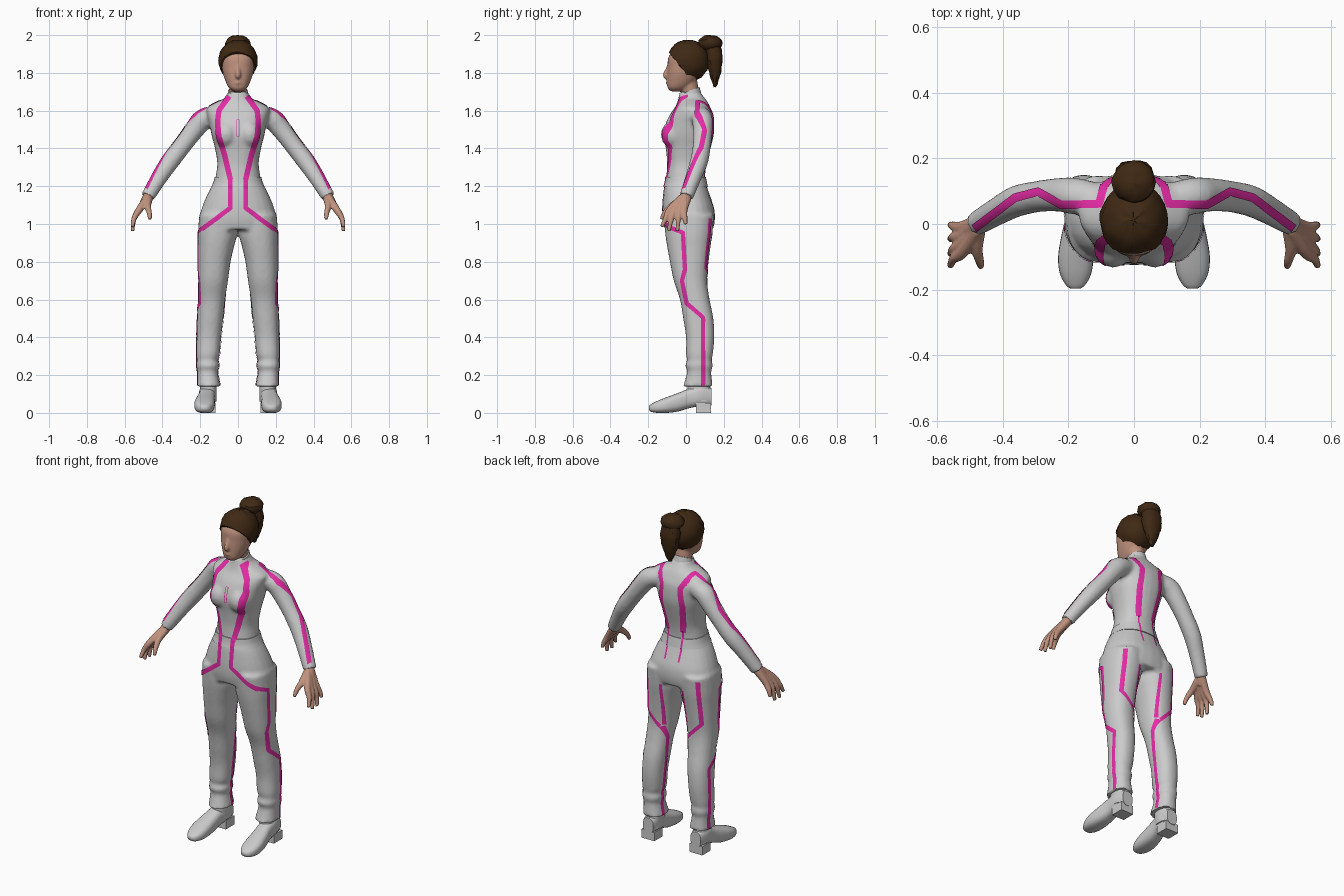
import bpy, bmesh, math, random
from mathutils import Vector, Matrix
from mathutils.bvhtree import BVHTree

random.seed(4)
cube = bpy.data.objects.get("Cube")
if cube:
    bpy.data.objects.remove(cube, do_unlink=True)


def material(name, colour):
    mat = bpy.data.materials.new(name)
    mat.use_nodes = True
    rgba = (*colour, 1)
    mat.diffuse_color = rgba
    mat.node_tree.nodes["Principled BSDF"].inputs["Base Color"].default_value = rgba
    return mat


SUIT = material("light grey suit", (.6, .6, .6))
PINK = material("magenta piping", (.78, .025, .38))
SKIN = material("skin", (.53, .29, .21))
HAIR = material("dark brown hair", (.05, .022, .007))


# ---- helpers ----
def spline(rows, steps=4):
    """Catmull-Rom interpolation of rows of numbers."""
    out, last = [], len(rows) - 1
    for i in range(last):
        quad = [rows[max(0, min(last, i + k))] for k in (-1, 0, 1, 2)]
        for j in range(steps):
            t = j / steps
            out.append([b + .5 * t * (c - a + t * (2*a - 5*b + 4*c - d + t * (3*(b - c) + d - a)))
                        for a, b, c, d in zip(*quad)])
    return out + [rows[-1]]


def oval(centre, u, v, power=.88, sides=24):
    def bend(w):
        return math.copysign(abs(w) ** power, w)
    angles = [math.tau * i / sides for i in range(sides)]
    return [Vector(centre) + Vector(u) * bend(math.cos(a)) + Vector(v) * bend(math.sin(a))
            for a in angles]


def skin(bm, rings):
    """Bridge rings of equal length and cap both ends."""
    loops = [[bm.verts.new(p) for p in ring] for ring in rings]
    for a, b in zip(loops, loops[1:]):
        for i in range(len(a)):
            j = (i + 1) % len(a)
            bm.faces.new((a[i], a[j], b[j], b[i]))
    bm.faces.new(loops[0])
    bm.faces.new(loops[-1])


def stack(bm, rows, side=1, sides=24):
    """Horizontal sections: height, x centre, x radius, front y, back y."""
    skin(bm, [oval((side * x, (f + b) / 2, z), (rx, 0, 0), (0, (b - f) / 2, 0), sides=sides)
              for z, x, rx, f, b in spline(rows)])


def tube(bm, rows, side=1, sides=16):
    """Round sections along a path: x, y, z, radius."""
    rows = spline(rows)
    pts = [Vector((side * x, y, z)) for x, y, z, r in rows]
    rings = []
    for i, row in enumerate(rows):
        along = pts[min(i + 1, len(pts) - 1)] - pts[max(i - 1, 0)]
        u = along.cross(Vector((0, 1, 0))).normalized()
        v = along.cross(u).normalized()
        rings.append(oval(pts[i], u * row[3], v * row[3], 1, sides))
    skin(bm, rings)


def ball(bm, centre, radii, segments=24):
    return bmesh.ops.create_uvsphere(
        bm, u_segments=segments, v_segments=segments // 2, radius=1,
        matrix=Matrix.Translation(centre) @ Matrix.Diagonal((*radii, 1)))["verts"]


def finish(bm, name, mat, voxel=0, relax=2, angle=50):
    """Make an object; a voxel size fuses its overlapping volumes."""
    bmesh.ops.recalc_face_normals(bm, faces=bm.faces)
    mesh = bpy.data.meshes.new(name)
    bm.to_mesh(mesh)
    bm.free()
    obj = bpy.data.objects.new(name, mesh)
    bpy.context.collection.objects.link(obj)
    if voxel:
        fuse = obj.modifiers.new("fuse", 'REMESH')
        fuse.mode, fuse.voxel_size = 'VOXEL', voxel
        soft = obj.modifiers.new("soften", 'SMOOTH')
        soft.factor, soft.iterations = .5, relax
        bpy.context.view_layer.update()
        graph = bpy.context.evaluated_depsgraph_get()
        mesh = bpy.data.meshes.new_from_object(obj.evaluated_get(graph))
        obj.modifiers.clear()
        obj.data = mesh
    mesh.materials.clear()
    mesh.materials.append(mat)
    mesh.shade_smooth()
    mesh.set_sharp_from_angle(angle=math.radians(angle))
    return obj


# ---- jacket: torso, bust and sleeves ----
bm = bmesh.new()
stack(bm, [(1.2, 0, .128, -.11, .107), (1.25, 0, .119, -.104, .101), (1.32, 0, .11, -.1, .11),
           (1.4, 0, .122, -.107, .13), (1.47, 0, .14, -.118, .147), (1.53, 0, .152, -.108, .15),
           (1.58, 0, .165, -.085, .145), (1.615, 0, .165, -.06, .13), (1.645, 0, .115, -.046, .115),
           (1.668, 0, .068, -.04, .098), (1.7, 0, .052, -.033, .075)])
for s in (1, -1):
    ball(bm, (s * .062, -.065, 1.475), (.06, .068, .072))
    tube(bm, [(.11, .075, 1.575, .05), (.18, .085, 1.555, .056), (.225, .089, 1.505, .052),
              (.29, .084, 1.42, .048), (.355, .07, 1.335, .048), (.41, .042, 1.255, .043),
              (.478, .002, 1.145, .037)], s)
jacket = finish(bm, "jacket", SUIT, .011)

# ---- trousers: pelvis and legs ----
bm = bmesh.new()
stack(bm, [(1.23, 0, .12, -.104, .1), (1.19, 0, .145, -.115, .112), (1.14, 0, .17, -.121, .13),
           (1.08, 0, .193, -.125, .15), (1.02, 0, .207, -.123, .153), (.97, 0, .207, -.112, .143)])
for s in (1, -1):
    stack(bm, [(1.05, .105, .1, -.118, .148), (.95, .108, .104, -.11, .14),
               (.88, .116, .095, -.1, .13), (.8, .125, .086, -.085, .12),
               (.7, .132, .079, -.065, .112), (.6, .14, .072, -.032, .125),
               (.5, .147, .069, -.015, .145), (.4, .154, .065, 0, .15), (.31, .159, .062, 0, .142),
               (.28, .162, .056, .006, .136), (.25, .16, .061, -.004, .142),
               (.22, .161, .054, .006, .134), (.17, .157, .058, -.006, .138),
               (.14, .155, .063, -.016, .142)], s)
trousers = finish(bm, "trousers", SUIT, .011)

# ---- waistband ----
bm = bmesh.new()
stack(bm, [(1.195, 0, .142, -.119, .116), (1.22, 0, .131, -.112, .111), (1.25, 0, .123, -.108, .105)],
      sides=40)
waistband = finish(bm, "waistband", SUIT)

# ---- collar ----
bm = bmesh.new()
skin(bm, [oval((0, y, z), (r, 0, 0), (0, r, lift), 1)
          for z, y, r, lift in ((1.65, .032, .062, 0), (1.685, .024, .055, .012), (1.706, .018, .053, .02))])
finish(bm, "collar", SUIT)

# ---- shoes: upper, ankle shaft and heel ----
for s, label in ((1, "left"), (-1, "right")):
    bm = bmesh.new()
    rows = [(-.197, .178, .014, .018, .036), (-.185, .178, .03, .006, .046),
            (-.15, .178, .048, 0, .064), (-.1, .177, .054, 0, .084), (-.04, .172, .05, .008, .106),
            (.02, .165, .044, .026, .13), (.08, .16, .046, .036, .15), (.135, .158, .034, .04, .13)]
    skin(bm, [oval((s * x, y, (lo + hi) / 2), (rx, 0, 0), (0, 0, (hi - lo) / 2), .75)
              for y, x, rx, lo, hi in spline(rows)])
    stack(bm, [(.06, .158, .045, .02, .135), (.12, .157, .044, .008, .13), (.19, .157, .042, .01, .125)], s)
    bmesh.ops.create_cube(bm, size=1, matrix=Matrix.Translation((s * .16, .093, .026))
                          @ Matrix.Diagonal((.084, .08, .052, 1)))
    finish(bm, label + "_shoe", SUIT)

    # ---- hand: each finger runs from the wrist, so together they form the palm ----
    bm = bmesh.new()
    tube(bm, [(.455, .012, 1.185, .028), (.478, -.002, 1.14, .028), (.495, -.02, 1.11, .026)], s)
    for wrist, knuckle, tip, low in ((-.018, -.086, -.128, .985), (-.01, -.06, -.092, .962),
                                     (.004, -.034, -.046, .962), (.008, -.01, -.002, .998)):
        tube(bm, [(.478, wrist, 1.14, .022), (.523, knuckle, 1.075, .019),
                  (.55, (knuckle + tip) / 2, 1.03, .014), (.559, tip, low, .01)], s, 12)
    tube(bm, [(.475, -.02, 1.13, .024), (.478, -.075, 1.095, .018),
              (.47, -.112, 1.06, .014), (.466, -.13, 1.025, .01)], s, 12)
    finish(bm, label + "_hand", SKIN, .0055, 2, 80)

# ---- head, nose and neck ----
bm = bmesh.new()
stack(bm, [(1.702, 0, .025, -.08, -.02), (1.72, 0, .048, -.097, .01), (1.75, 0, .064, -.1, .045),
           (1.79, 0, .078, -.1, .075), (1.83, 0, .086, -.098, .1), (1.88, 0, .088, -.094, .1),
           (1.92, 0, .078, -.068, .085), (1.955, 0, .04, -.025, .05)])
tube(bm, [(0, -.09, 1.845, .008), (0, -.1, 1.815, .011), (0, -.108, 1.788, .015), (0, -.1, 1.775, .012)])
ball(bm, (0, -.094, 1.748), (.022, .012, .012))
tube(bm, [(0, .036, 1.64, .044), (0, .022, 1.7, .046), (0, .008, 1.77, .05)])
finish(bm, "head", SKIN, .007, 2, 80)

# ---- hair: cap cut along the hairline, bun and ponytail ----
bm = bmesh.new()
ball(bm, (0, .012, 1.865), (.104, .113, .11), 28)
cut = bmesh.ops.bisect_plane(bm, geom=bm.verts[:] + bm.edges[:] + bm.faces[:],
                             plane_co=(0, 0, 1.797), plane_no=(0, 1.25, 1), clear_inner=True)
bmesh.ops.contextual_create(bm, geom=[g for g in cut["geom_cut"] if isinstance(g, bmesh.types.BMEdge)])
ball(bm, (0, .128, 1.957), (.067, .065, .043), 16)
stack(bm, [(1.965, 0, .045, .11, .18), (1.9, 0, .058, .104, .193), (1.83, 0, .05, .115, .19),
           (1.77, 0, .03, .132, .176), (1.725, 0, .008, .146, .16)], sides=14)
for v in bm.verts:
    v.co += Vector([random.uniform(-.003, .003) for k in range(3)])
    v.co.z = min(v.co.z, 2)
finish(bm, "hair", HAIR, angle=35)

# ---- piping: thin ribbons laid onto the suit ----
points, polys = [], []
for obj in (jacket, trousers, waistband):
    base = len(points)
    points += [v.co.copy() for v in obj.data.vertices]
    polys += [[base + i for i in p.vertices] for p in obj.data.polygons]
surface = BVHTree.FromPolygons(points, polys)
AIM = {"front": lambda a, b: ((a, -2, b), (0, 1, 0)),
       "back": lambda a, b: ((a, 2, b), (0, -1, 0)),
       "outer": lambda a, b: ((2, a, b), (-1, 0, 0)),
       "inner": lambda a, b: ((0, a, b), (1, 0, 0)),
       "top": lambda a, b: ((a, b, 3), (0, 0, -1))}


def ribbon(bm, aim, width, corners):
    path = []
    corners = [Vector(c) for c in corners]
    for a, b in zip(corners, corners[1:]):
        n = max(1, math.ceil((b - a).length / .01))
        path += [a.lerp(b, i / n) for i in range(n)]
    path.append(corners[-1])
    rows = []
    for i, p in enumerate(path):
        t = (path[min(i + 1, len(path) - 1)] - path[max(i - 1, 0)]).normalized()
        row = []
        for k in range(-2, 3):
            q = p + Vector((-t.y, t.x)) * width * k / 4
            origin, way = AIM[aim](q.x, q.y)
            hit, normal, index, dist = surface.ray_cast(Vector(origin), Vector(way))
            row.append(hit + normal * .0035 if hit else None)
        rows.append(row)
    for s in (1, -1):
        for r, q in zip(rows, rows[1:]):
            for k in range(4):
                quad = (r[k], r[k + 1], q[k + 1], q[k])
                if None in quad or max((a - b).length for a in quad for b in quad) > .06:
                    continue
                bm.faces.new([bm.verts.new((s * c.x, c.y, c.z)) for c in quad])


bm = bmesh.new()
ribbon(bm, "front", .028, [(.045, 1.675), (.1, 1.6), (.106, 1.54), (.1, 1.465), (.07, 1.37), (.04, 1.235)])
ribbon(bm, "front", .024, [(.04, 1.24), (.04, 1.085), (.19, .972)])
ribbon(bm, "front", .004, [(0, 1.55), (.007, 1.55), (.007, 1.465), (0, 1.465)])
ribbon(bm, "outer", .022, [(-.07, .975), (-.016, .955), (-.005, .76), (-.02, .7), (.005, .58),
                           (.09, .505), (.09, .145)])
ribbon(bm, "top", .024, [(.085, .135), (.105, .06), (.22, .06), (.29, .098), (.36, .08), (.485, -.012)])
ribbon(bm, "back", .03, [(.09, 1.625), (.06, 1.57), (.068, 1.46), (.048, 1.29)])
ribbon(bm, "back", .01, [(.048, 1.29), (.045, 1.12)])
ribbon(bm, "back", .02, [(.165, 1.03), (.175, .77), (.1, .69)])
ribbon(bm, "back", .016, [(.075, .96), (.08, .7)])
ribbon(bm, "inner", .022, [(.1, .69), (.075, .62), (.08, .145)])
bmesh.ops.remove_doubles(bm, verts=bm.verts, dist=.0002)
finish(bm, "piping", PINK)
